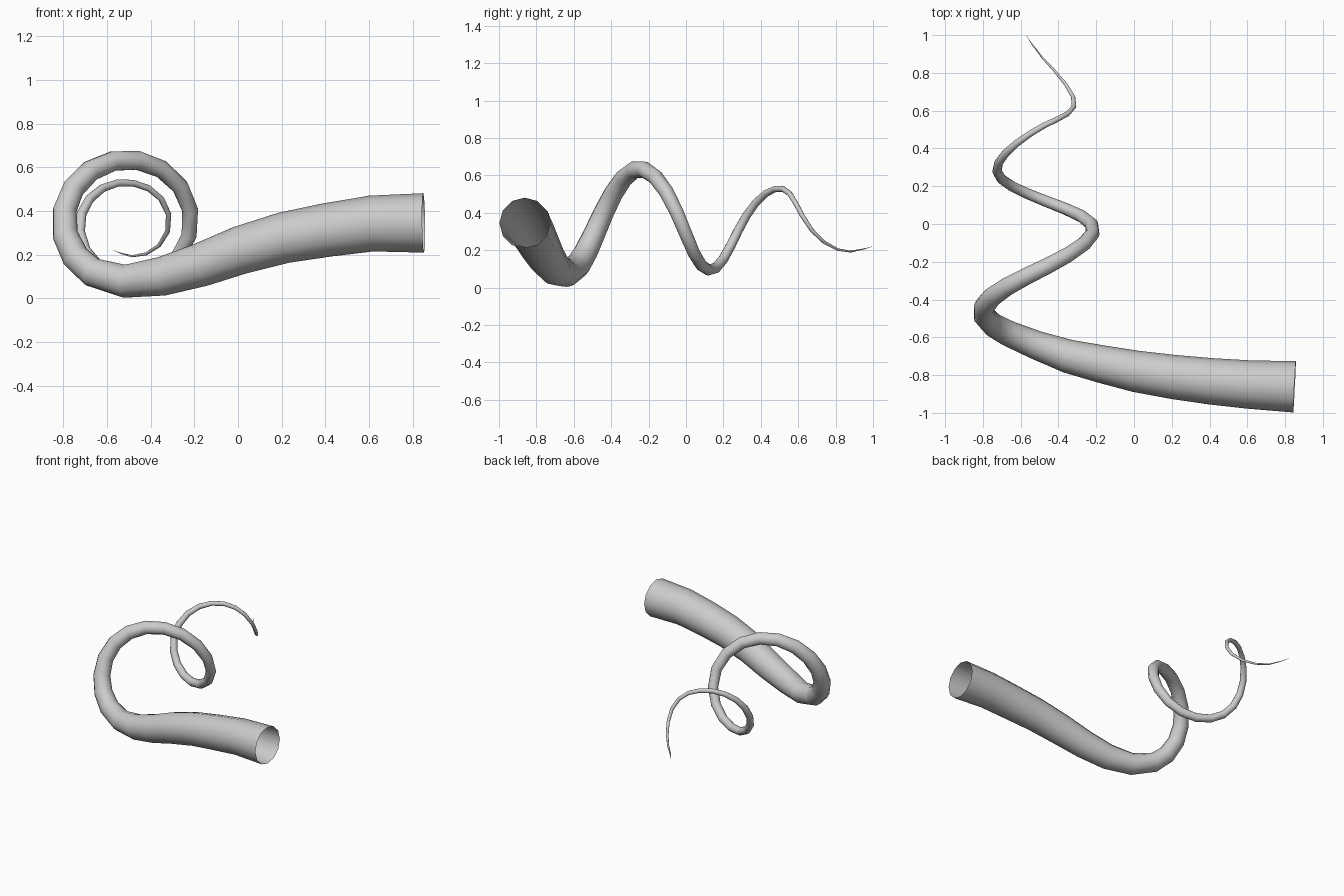
import bpy
from math import sin, cos, radians

if "Cube" in bpy.data.objects:
    bpy.data.objects.remove(bpy.data.objects["Cube"])

# Thick stem leading into the curl: x, y, z, tube radius
path = [
    (0.85, -0.862, 0.345, 0.136), (0.61, -0.850, 0.342, 0.128),
    (0.41, -0.833, 0.313, 0.123), (0.21, -0.810, 0.277, 0.117),
    (0.01, -0.780, 0.220, 0.110), (-0.17, -0.742, 0.153, 0.100),
    (-0.35, -0.700, 0.100, 0.089), (-0.52, -0.640, 0.078, 0.076),
]

# Spiral keys every quarter turn from -180 degrees: coil radius, y, tube radius
keys = [
    (0.27, -0.78, 0.100), (0.267, -0.64, 0.076), (0.283, -0.465, 0.057),
    (0.290, -0.25, 0.045), (0.300, -0.025, 0.036), (0.250, 0.14, 0.029),
    (0.210, 0.30, 0.024), (0.185, 0.50, 0.016), (0.200, 0.645, 0.012),
    (0.150, 0.91, 0.004), (0.12, 1.1, 0.001),
]


def smooth_key(phi):
    """Catmull-Rom interpolation of the quarter-turn keys."""
    f = (phi + 180) / 90
    i = int(f)
    t = f - i
    out = []
    for a, b, c, d in zip(*keys[i - 1:i + 3]):
        out.append(0.5 * (2 * b + (c - a) * t + (2 * a - 5 * b + 4 * c - d) * t ** 2
                          + (3 * b - a - 3 * c + d) * t ** 3))
    return out


# Shrinking coil, sixteen steps per turn
for k in range(31):
    phi = -56.25 + 22.5 * k
    coil, y, r = smooth_key(phi)
    a = radians(phi)
    path.append((-0.515 - coil * cos(a), y, 0.345 + coil * sin(a), r))

# Pointed tip
path += [(-0.54, 0.952, 0.207, 0.0025), (-0.57, 0.998, 0.22, 0.0003)]

# Twelve-sided open tube swept along the path
curve = bpy.data.curves.new("tentacle", "CURVE")
curve.dimensions = "3D"
curve.bevel_depth = 1.0
curve.bevel_resolution = 4
spline = curve.splines.new("POLY")
spline.points.add(len(path) - 1)
for p, (x, y, z, r) in zip(spline.points, path):
    p.co = (x, y, z, 1)
    p.radius = r
spline.use_smooth = True

tentacle = bpy.data.objects.new("tentacle", curve)
bpy.context.collection.objects.link(tentacle)
bpy.context.view_layer.objects.active = tentacle
tentacle.select_set(True)
bpy.ops.object.convert(target="MESH")
bpy.ops.object.shade_smooth()
